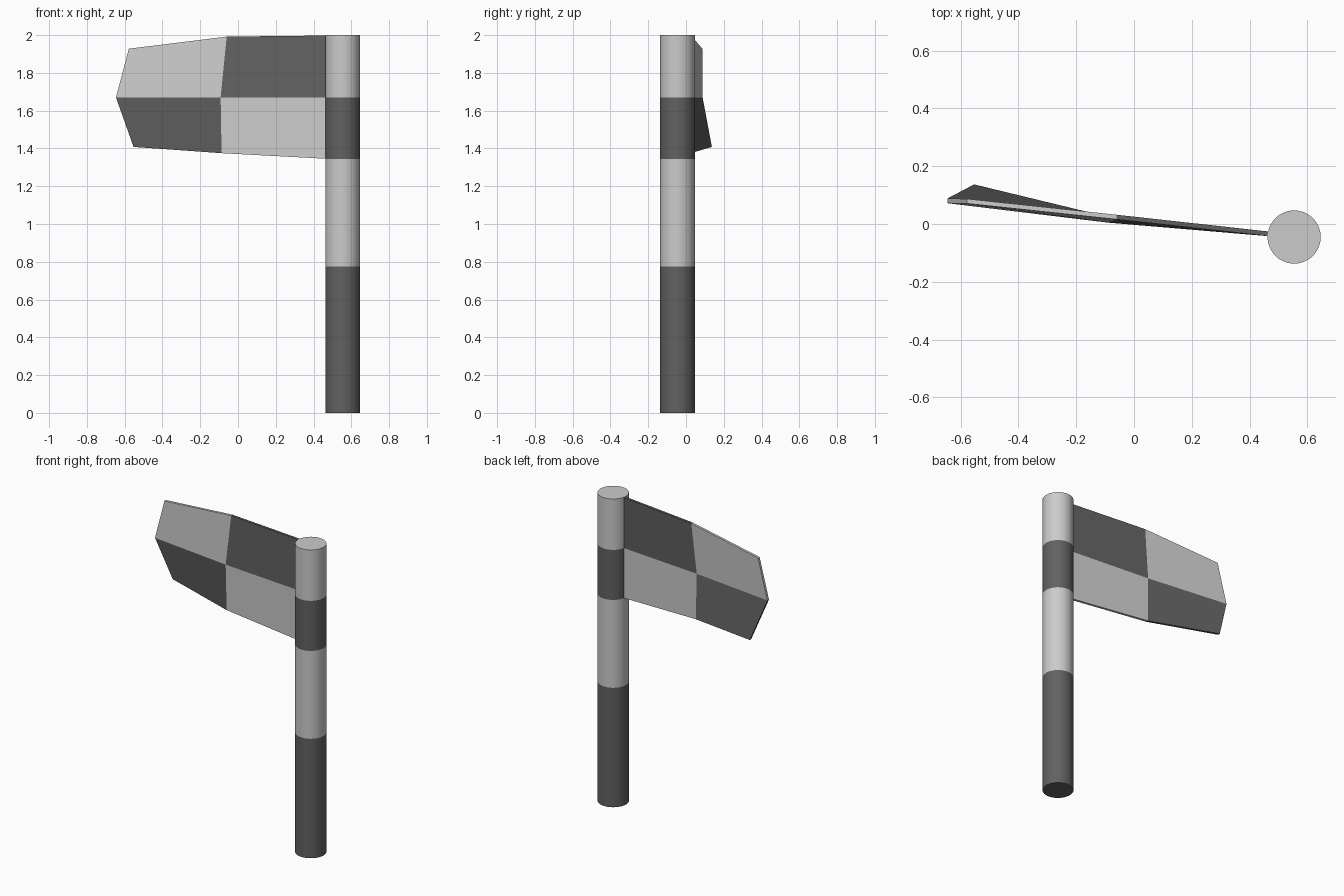
import bpy, bmesh, math
from mathutils import Vector

if "Cube" in bpy.data.objects:
    bpy.data.objects.remove(bpy.data.objects["Cube"])


def material(name, v):
    m = bpy.data.materials.new(name)
    m.diffuse_color = (v, v, v, 1)
    m.use_nodes = True
    m.node_tree.nodes["Principled BSDF"].inputs["Base Color"].default_value = m.diffuse_color
    return m


LIGHT, DARK = material("light_grey", 0.6), material("dark_grey", 0.12)


def make_object(name, bm):
    bmesh.ops.recalc_face_normals(bm, faces=bm.faces)
    mesh = bpy.data.meshes.new(name)
    bm.to_mesh(mesh)
    bm.free()
    mesh.materials.append(LIGHT)
    mesh.materials.append(DARK)
    ob = bpy.data.objects.new(name, mesh)
    bpy.context.collection.objects.link(ob)
    bpy.context.view_layer.objects.active = ob
    ob.select_set(True)
    return ob


# Banded pole: rings joined by alternating light and dark walls
SIDES, RADIUS, CX, CY = 48, 0.092, 0.554, -0.045
levels = [0, 0.775, 1.345, 1.67, 2.0]
bm = bmesh.new()
rings = [[bm.verts.new((CX + RADIUS * math.cos(a), CY + RADIUS * math.sin(a), z))
          for a in (2 * math.pi * i / SIDES for i in range(SIDES))] for z in levels]
for k, (low, high) in enumerate(zip(rings, rings[1:])):
    for i in range(SIDES):
        j = (i + 1) % SIDES
        bm.faces.new((low[i], low[j], high[j], high[i])).material_index = (k + 1) % 2
bm.faces.new(rings[0]).material_index = 1
bm.faces.new(rings[-1])
make_object("pole", bm)
bpy.ops.object.shade_smooth_by_angle(angle=math.radians(40))
bpy.context.object.select_set(False)

# Checkered flag: front points in rows (bottom, middle, top), pole side first
rows = [[(0.475, -0.043, 1.345), (-0.087, 0.008, 1.375), (-0.553, 0.121, 1.408)],
        [(0.475, -0.043, 1.67), (-0.092, 0.005, 1.67), (-0.646, 0.072, 1.67)],
        [(0.475, -0.043, 1.998), (-0.06, 0.016, 1.992), (-0.578, 0.071, 1.928)]]
THICK = Vector((0, 0.016, 0))
bm = bmesh.new()
front = [[bm.verts.new(p) for p in r] for r in rows]
back = [[bm.verts.new(Vector(p) + THICK) for p in r] for r in rows]
for r in range(2):
    for c in range(2):
        shade = (r + c) % 2
        corners = [(r, c), (r, c + 1), (r + 1, c + 1), (r + 1, c)]
        for grid in (front, back):
            bm.faces.new([grid[a][b] for a, b in corners]).material_index = shade
        # Rim walls on the outer edges of each check
        for (a, b), (d, e) in zip(corners, corners[1:] + corners[:1]):
            if (a == d and a != 1) or (b == e and b != 1):
                bm.faces.new((front[a][b], front[d][e], back[d][e], back[a][b])).material_index = shade
make_object("flag", bm)
